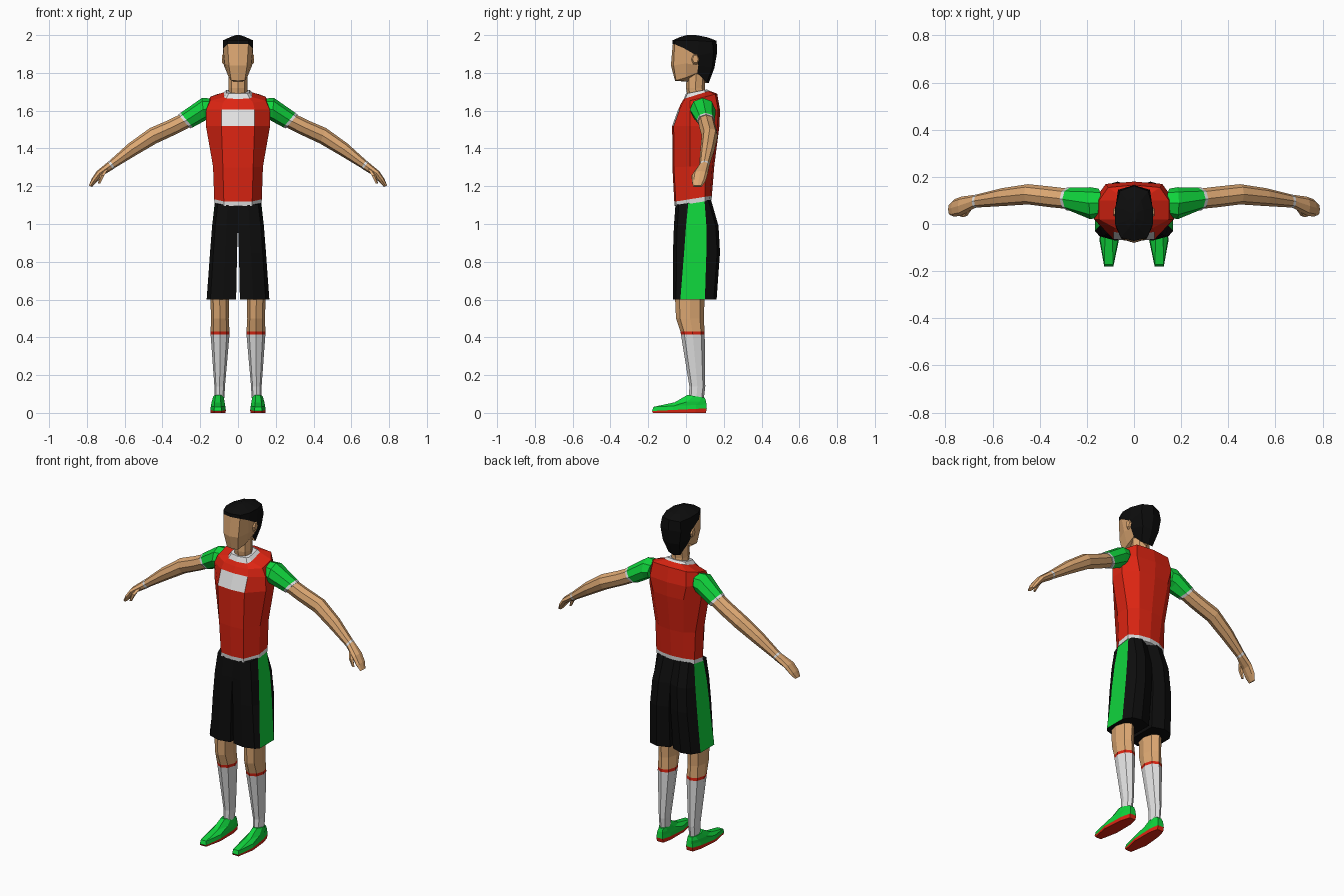
import bpy, bmesh, math
from mathutils import Vector

MATS = {}
for name, col in {
    "skin": (0.72, 0.39, 0.17), "black": (0.004, 0.004, 0.004),
    "red": (0.72, 0.018, 0.006), "white": (0.75, 0.75, 0.75),
    "green": (0.005, 0.66, 0.045),
}.items():
    MATS[name] = bpy.data.materials.new(name)
    MATS[name].diffuse_color = (*col, 1)
NAMES = list(MATS)


def loft(name, rings, colour, closed=True, mirror=True):
    """Skin rings into a capped shell; colour(row, column) names each face's material."""
    bm = bmesh.new()
    rows = [[bm.verts.new(p) for p in r] for r in rings]
    n = len(rows[0])
    for i in range(len(rows) - 1):
        for j in range(n if closed else n - 1):
            k = (j + 1) % n
            f = bm.faces.new((rows[i][j], rows[i][k], rows[i + 1][k], rows[i + 1][j]))
            f.material_index = NAMES.index(colour(i, j))
    for i, row in ((0, rows[0]), (len(rows) - 2, rows[-1])):
        bm.faces.new(row).material_index = NAMES.index(colour(i, 0))
    bmesh.ops.recalc_face_normals(bm, faces=bm.faces)
    me = bpy.data.meshes.new(name)
    bm.to_mesh(me)
    bm.free()
    for m in MATS.values():
        me.materials.append(m)
    ob = bpy.data.objects.new(name, me)
    bpy.context.collection.objects.link(ob)
    if mirror:
        mod = ob.modifiers.new("mirror", 'MIRROR')
        mod.use_clip = True
        mod.merge_threshold = 0.0005
    return ob


def oval(c, u, v, sides=8):
    c, u, v = Vector(c), Vector(u), Vector(v)
    return [c + u * math.cos(a) + v * math.sin(a)
            for a in (2 * math.pi * i / sides for i in range(sides))]


# Shirt: half rings from front centre round to back centre
def shirt_ring(zf, zb, yf, yb, wf, ws, wb):
    pts = [(0, yf), (wf, yf + 0.008), (ws, 0.02), (ws, 0.10), (wb, yb - 0.01), (0, yb)]
    return [(x, y, zf + (zb - zf) * (y - yf) / (yb - yf)) for x, y in pts]


shirt = [shirt_ring(*r) for r in (
    (1.095, 1.125, -0.060, 0.135, 0.075, 0.125, 0.07),
    (1.118, 1.150, -0.062, 0.137, 0.075, 0.126, 0.07),
    (1.300, 1.310, -0.072, 0.150, 0.080, 0.132, 0.08),
    (1.520, 1.520, -0.073, 0.177, 0.088, 0.170, 0.10),
    (1.605, 1.605, -0.042, 0.180, 0.088, 0.168, 0.12),
    (1.640, 1.690, -0.025, 0.165, 0.080, 0.148, 0.11),
    (1.662, 1.705, -0.012, 0.125, 0.062, 0.075, 0.05),
    (1.690, 1.712, 0.000, 0.110, 0.048, 0.060, 0.04))]
loft("shirt", shirt,
     lambda i, j: "white" if i in (0, 6) or (i == 3 and j == 0) else "red", closed=False)

# Neck
loft("neck", [oval((0, y, z), (0.05, 0, 0), (0, 0.05, 0))
              for y, z in ((0.06, 1.66), (0.05, 1.72), (0.055, 1.83))],
     lambda i, j: "skin", mirror=False)

# Head: skin face, with hair over the back and the crown
head = [
    [(0, -.058, 1.758), (.036, -.053, 1.76), (.048, .0, 1.775), (.052, .06, 1.80), (.038, .11, 1.75), (0, .12, 1.745)],
    [(0, -.080, 1.84), (.048, -.066, 1.84), (.070, .0, 1.85), (.075, .065, 1.84), (.055, .14, 1.83), (0, .15, 1.825)],
    [(0, -.070, 1.952), (.055, -.060, 1.952), (.078, -.01, 1.93), (.080, .06, 1.89), (.068, .145, 1.91), (0, .165, 1.91)],
    [(0, -.072, 1.972), (.056, -.058, 1.972), (.080, .0, 1.972), (.080, .07, 1.97), (.060, .14, 1.965), (0, .162, 1.97)],
    [(0, -.030, 1.99), (.025, -.02, 1.989), (.040, .01, 1.99), (.040, .06, 1.99), (.030, .10, 1.988), (0, .115, 1.988)],
    [(0, .005, 2.0), (.006, .01, 2.0), (.01, .025, 2.0), (.01, .045, 2.0), (.006, .055, 1.999), (0, .06, 1.999)]]
loft("head_and_hair", head,
     lambda i, j: "black" if i >= 2 or j >= 3 else "skin", closed=False)

# Ears
loft("ear", [oval((x, 0.05, 1.873), (0, r * 0.7, 0), (0, 0, r), 6)
             for x, r in ((0.07, 0.036), (0.086, 0.022))], lambda i, j: "skin")


# Arms: rings tilted in the xz plane
def arm_ring(x, y, z, tilt, ry, rn):
    t = math.radians(tilt)
    return oval((x, y, z), (0, ry, 0), (math.sin(t) * rn, 0, math.cos(t) * rn))


sleeve = [arm_ring(*r) for r in (
    (0.150, 0.090, 1.610, -10, 0.060, 0.055),
    (0.185, 0.088, 1.606, 5, 0.068, 0.062),
    (0.272, 0.105, 1.550, 40, 0.049, 0.050),
    (0.285, 0.106, 1.543, 40, 0.048, 0.048))]
loft("sleeve", sleeve, lambda i, j: "white" if i == 2 else "green")

arm = [arm_ring(*r) for r in (
    (0.270, 0.106, 1.552, 40, 0.043, 0.043),
    (0.345, 0.114, 1.514, 35, 0.044, 0.043),
    (0.450, 0.126, 1.467, 22, 0.043, 0.044),
    (0.560, 0.114, 1.395, 32, 0.038, 0.037),
    (0.665, 0.098, 1.317, 35, 0.028, 0.024),
    (0.675, 0.096, 1.309, 35, 0.028, 0.024),
    (0.733, 0.076, 1.268, 50, 0.040, 0.019),
    (0.762, 0.068, 1.230, 58, 0.037, 0.016),
    (0.781, 0.062, 1.200, 60, 0.024, 0.009))]
loft("arm", arm, lambda i, j: "white" if i == 4 else "skin")

thumb = [oval((x, y, z), (r, 0, 0), (0, r, 0), 5) for x, y, z, r in (
    (0.700, 0.070, 1.290, 0.014), (0.718, 0.042, 1.258, 0.013), (0.735, 0.038, 1.215, 0.007))]
loft("thumb", thumb, lambda i, j: "skin")


# Shorts: one trouser leg with an outer side stripe
def shorts_ring(z, xi, xo, yf, yb, sf, sb, tilt=0.0):
    xm = xi + (xo - xi) * 0.45
    pts = [(xi, yf + 0.012), (xm, yf), (xo * 0.88, yf + 0.018), (xo, sf),
           (xo, sb), (xo * 0.82, yb - 0.015), (xm, yb), (xi, yb - 0.025)]
    return [(x, y, z + tilt * (y + 0.06)) for x, y in pts]


shorts = [shorts_ring(*r) for r in (
    (0.600, 0.010, 0.166, -0.070, 0.162, -0.030, 0.100),
    (0.850, 0.005, 0.148, -0.069, 0.180, -0.010, 0.108),
    (0.990, 0.000, 0.137, -0.064, 0.172, 0.000, 0.108),
    (1.100, 0.000, 0.122, -0.056, 0.132, 0.012, 0.098, 0.15))]
loft("shorts", shorts, lambda i, j: "green" if j == 3 else "black")

# Legs with socks and a red sock band
leg = [oval((x, y, z), (rx, 0, 0), (0, ry, 0)) for x, y, z, rx, ry in (
    (0.098, 0.055, 0.08, 0.026, 0.040),
    (0.097, 0.060, 0.14, 0.028, 0.042),
    (0.095, 0.036, 0.415, 0.050, 0.063),
    (0.095, 0.034, 0.432, 0.050, 0.064),
    (0.096, 0.021, 0.500, 0.047, 0.074),
    (0.097, 0.020, 0.610, 0.049, 0.078),
    (0.090, 0.035, 0.720, 0.055, 0.080))]
loft("leg", leg, lambda i, j: ("white", "white", "red", "skin", "skin", "skin")[i])


# Shoes: stacked outlines, red sole at the bottom
def shoe_ring(z, heel, toe, w, cx, lift=0.0):
    ln = heel - toe
    pts = [(-.5, 0), (-.85, .2), (-1, .62), (-.55, 1), (.4, 1), (1, .62), (.85, .2), (.5, 0)]
    return [(cx + px * w + 0.012 * t, heel - t * ln, z + lift * (1 - t)) for px, t in pts]


shoe = [shoe_ring(*r) for r in (
    (0.000, 0.105, -0.175, 0.040, 0.098),
    (0.010, 0.110, -0.180, 0.041, 0.098, 0.014),
    (0.032, 0.108, -0.172, 0.038, 0.098, 0.012),
    (0.056, 0.106, -0.060, 0.034, 0.098, 0.006),
    (0.095, 0.100, 0.008, 0.027, 0.096, -0.015))]
loft("shoe", shoe, lambda i, j: "red" if i == 0 else "green")
